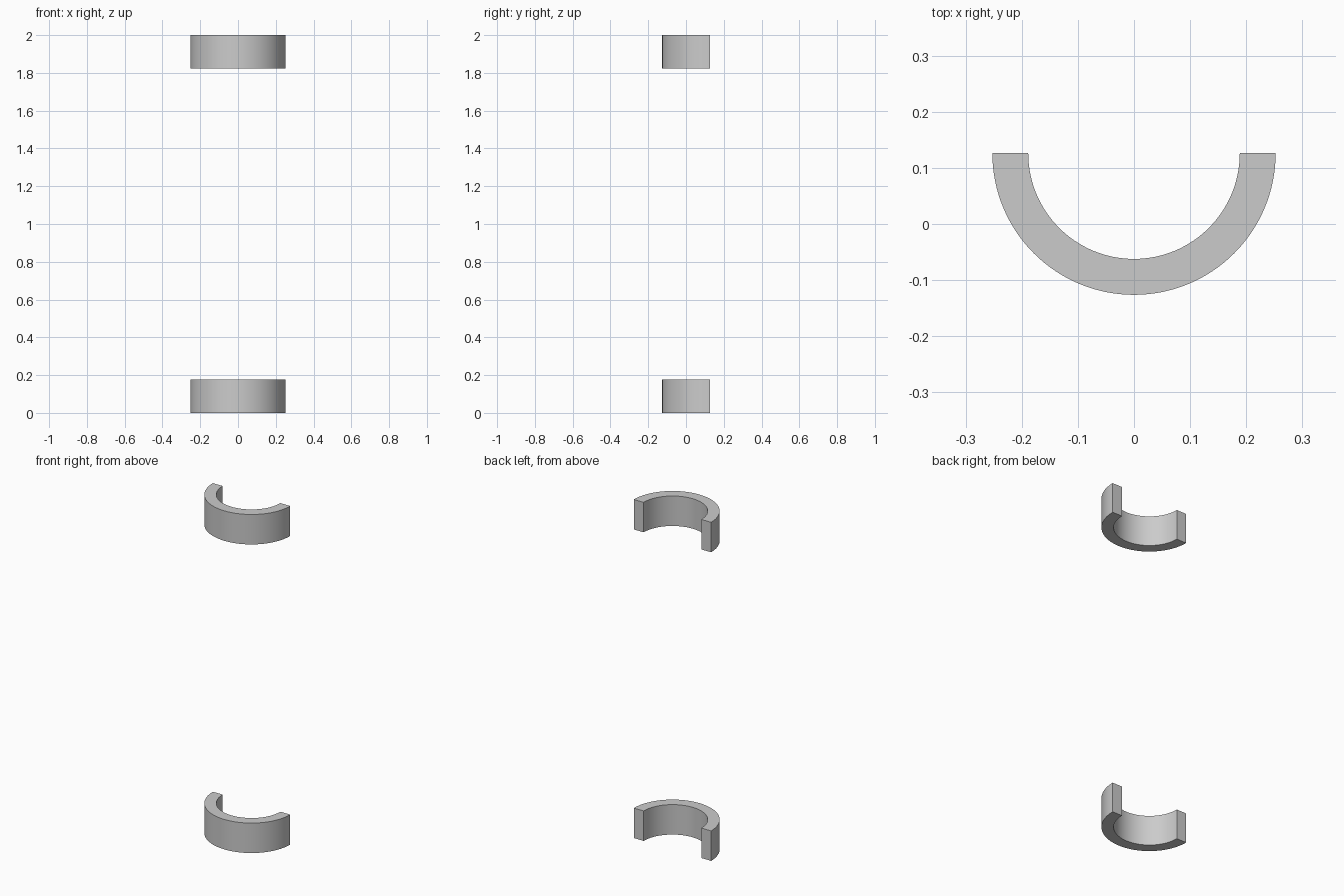
import bpy, bmesh, math

if "Cube" in bpy.data.objects:
    bpy.data.objects.remove(bpy.data.objects["Cube"])

R_OUT, R_IN, HEIGHT = 0.2525, 0.1885, 0.177
CENTRE_Y = R_OUT / 2
SEGMENTS = 64


def half_ring(name, z):
    """Half ring opening to the back, extruded upward from height z."""
    bm = bmesh.new()
    rings = []
    for i in range(SEGMENTS + 1):
        a = math.pi + math.pi * i / SEGMENTS
        c, s = math.cos(a), math.sin(a)
        rings.append([bm.verts.new((r * c, CENTRE_Y + r * s, h))
                      for r, h in ((R_IN, 0), (R_OUT, 0), (R_OUT, HEIGHT), (R_IN, HEIGHT))])
    # Inner, outer, top and bottom walls
    for a, b in zip(rings, rings[1:]):
        for k in range(4):
            n = (k + 1) % 4
            bm.faces.new((a[k], a[n], b[n], b[k]))
    # Flat end caps
    bm.faces.new(rings[0])
    bm.faces.new(rings[-1])
    bmesh.ops.recalc_face_normals(bm, faces=bm.faces)
    mesh = bpy.data.meshes.new(name)
    bm.to_mesh(mesh)
    bm.free()
    obj = bpy.data.objects.new(name, mesh)
    obj.location.z = z
    bpy.context.collection.objects.link(obj)
    bpy.ops.object.select_all(action='DESELECT')
    obj.select_set(True)
    bpy.context.view_layer.objects.active = obj
    bpy.ops.object.shade_smooth_by_angle(angle=math.radians(30))


# Matching half rings at the bottom and the top
half_ring("lower_half_ring", 0)
half_ring("upper_half_ring", 2 - HEIGHT)
